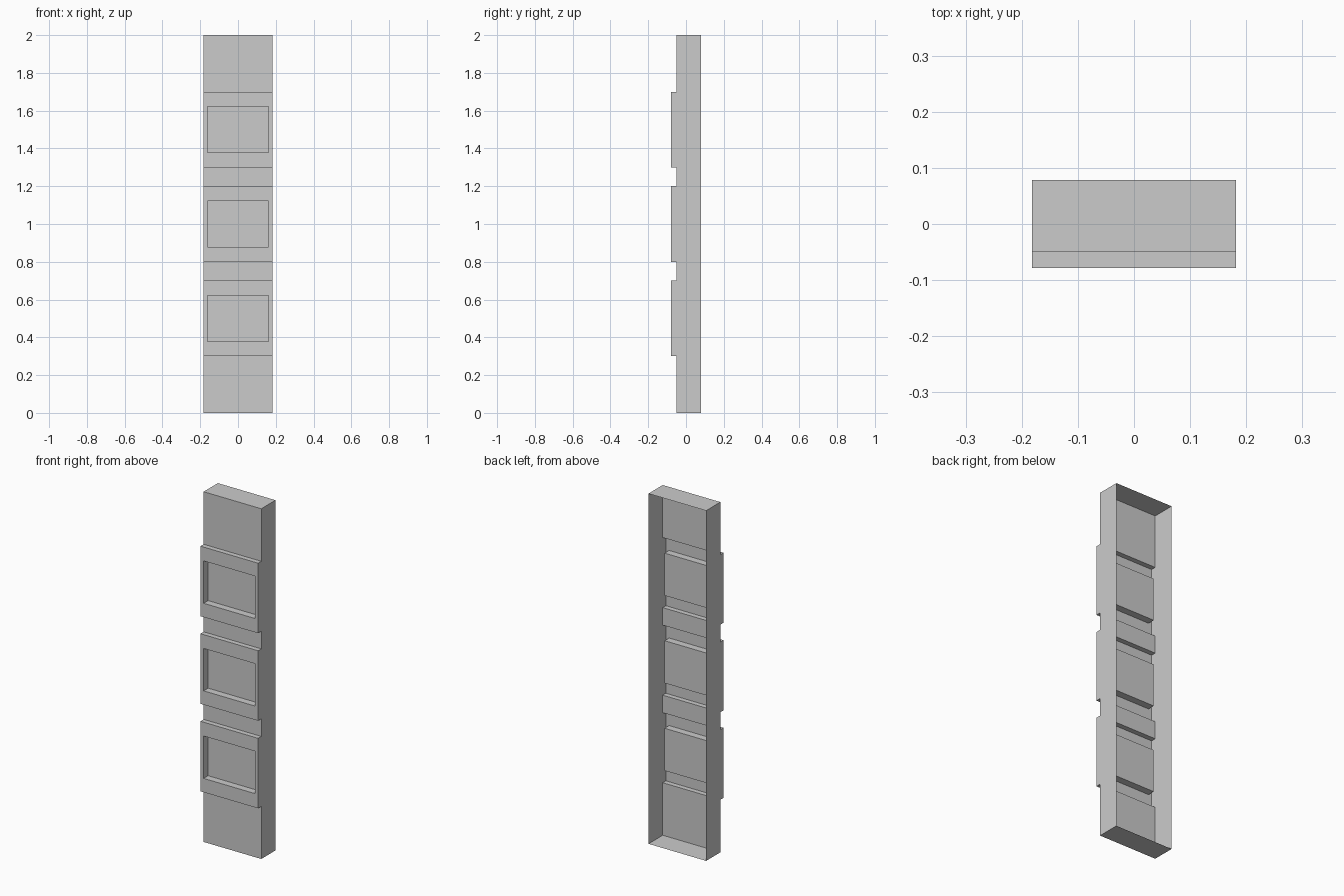
import bpy
import bmesh

if "Cube" in bpy.data.objects:
    bpy.data.objects.remove(bpy.data.objects["Cube"])

W = 0.182                      # half width
BACK, WALL, PANEL, RECESS = 0.0785, -0.05, -0.0785, -0.038
CENTRES = (0.5, 1.0, 1.5)      # panel heights
PANEL_H, WIN_W, WIN_H = 0.2, 0.162, 0.121

# Side profile from the bottom back edge, round the front, to the top back edge
profile = [(BACK, 0), (WALL, 0)]
for c in CENTRES:
    lo, hi = c - PANEL_H, c + PANEL_H
    profile += [(WALL, lo), (PANEL, lo), (PANEL, hi), (WALL, hi)]
profile += [(WALL, 2), (BACK, 2)]

bm = bmesh.new()
left = [bm.verts.new((-W, y, z)) for y, z in profile]
right = [bm.verts.new((W, y, z)) for y, z in profile]

# Open-backed shell: stepped front, bottom and top, then the two side walls
panels = []
for i in range(len(profile) - 1):
    f = bm.faces.new((left[i], right[i], right[i + 1], left[i + 1]))
    if profile[i][0] == PANEL and profile[i + 1][0] == PANEL:
        panels.append(f)
bm.faces.new(left)
bm.faces.new(right[::-1])
bm.normal_update()

# Sunken rectangular window in each raised panel
for f, c in zip(panels, CENTRES):
    bmesh.ops.inset_individual(bm, faces=[f], thickness=0.02)
    for v in f.verts:
        v.co.x = WIN_W if v.co.x > 0 else -WIN_W
        v.co.z = c + (WIN_H if v.co.z > c else -WIN_H)
    floor = bmesh.ops.extrude_discrete_faces(bm, faces=[f])["faces"][0]
    rim = list(floor.verts)
    for v in rim:
        v.co.y = RECESS

# Face the outer skin outwards
bm.normal_update()
for f in bm.faces:
    f.smooth = False
front = max(bm.faces, key=lambda f: f.calc_area() if abs(f.normal.y) > 0.9 else 0)
if front.normal.y > 0:
    bmesh.ops.reverse_faces(bm, faces=bm.faces[:])

mesh = bpy.data.meshes.new("panelled_shell")
bm.to_mesh(mesh)
bm.free()
obj = bpy.data.objects.new("panelled_shell", mesh)
bpy.context.collection.objects.link(obj)
